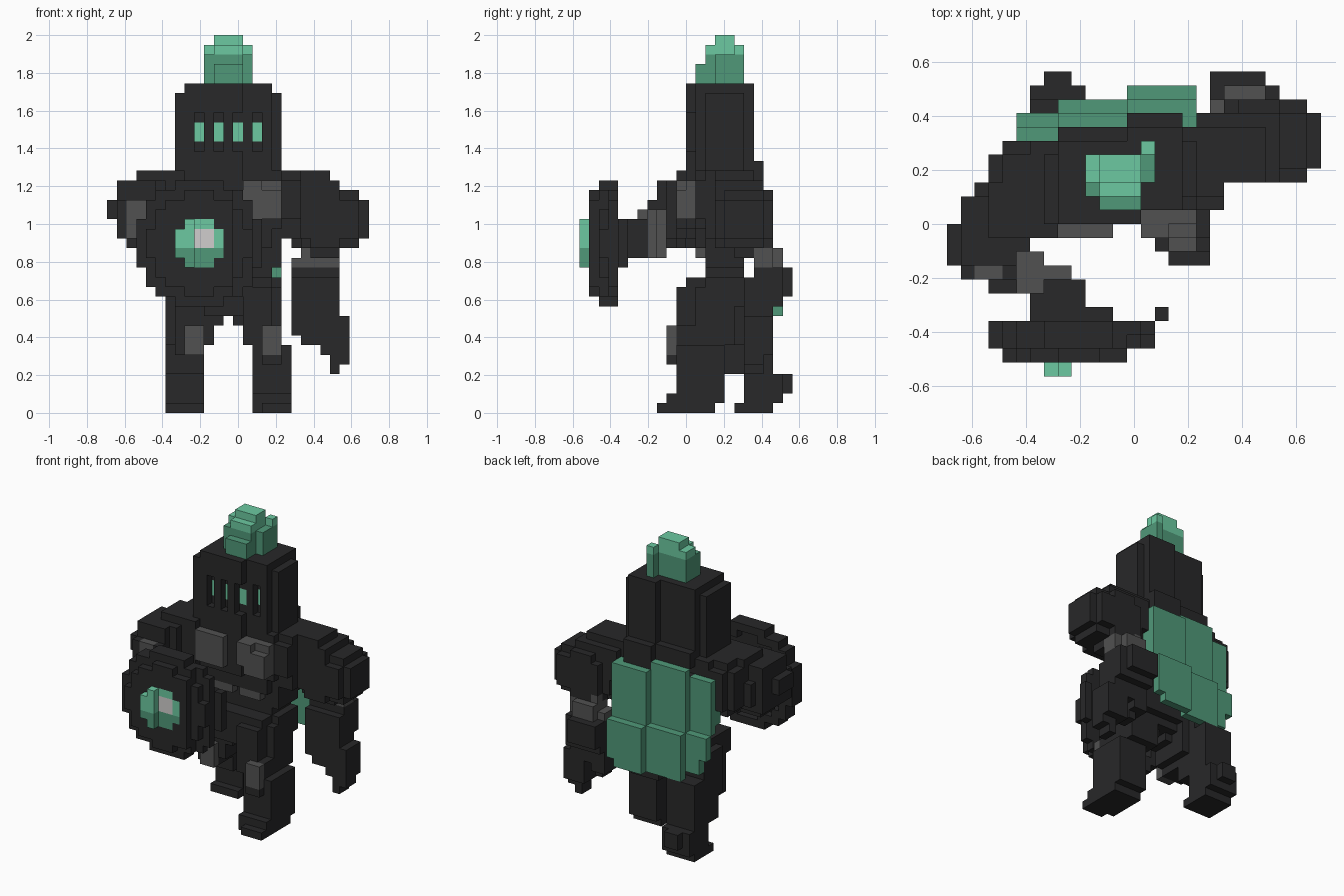
import bpy
import bmesh
import math
from mathutils import Vector

UNIT = 2 / 39                       # edge of one cube
ORIGIN = Vector((13.5, 11, 0))      # grid position of the world origin

default_cube = bpy.data.objects.get("Cube")
if default_cube:
    bpy.data.objects.remove(default_cube, do_unlink=True)


def make_material(name, red, green, blue):
    """Flat material from display colour values."""
    linear = [((c / 255 + 0.055) / 1.055) ** 2.4 for c in (red, green, blue)]
    material = bpy.data.materials.new(name)
    material.use_nodes = True
    material.diffuse_color = (*linear, 1)
    shader = material.node_tree.nodes["Principled BSDF"]
    shader.inputs["Base Color"].default_value = (*linear, 1)
    shader.inputs["Roughness"].default_value = 0.9
    return material


MATERIALS = [
    make_material("dark armour", 40, 40, 41),
    make_material("grey plate", 81, 81, 81),
    make_material("light green", 108, 201, 161),
    make_material("deep green", 80, 153, 121),
    make_material("pale highlight", 208, 206, 205),
]
DARK, GREY, LIGHT, DEEP, PALE = range(len(MATERIALS))
parts = {}


def box(part, colour, xs, ys, zs):
    """Fill a block of cubes; each range excludes its end."""
    cells = parts.setdefault(part, {})
    for x in range(*xs):
        for y in range(*ys):
            for z in range(*zs):
                cells[x, y, z] = colour


def carve(part, xs, ys, zs):
    """Remove a block of cubes."""
    for x in range(*xs):
        for y in range(*ys):
            for z in range(*zs):
                parts[part].pop((x, y, z), None)


def rounded(part, colour, centre, radii, power=2.6):
    """Fill a rounded lump of cubes."""
    cells = parts.setdefault(part, {})
    spans = [range(int(c - r), int(c + r) + 1) for c, r in zip(centre, radii)]
    for x in spans[0]:
        for y in spans[1]:
            for z in spans[2]:
                offsets = zip((x, y, z), centre, radii)
                if sum(abs((p + 0.5 - c) / r) ** power for p, c, r in offsets) <= 1:
                    cells[x, y, z] = colour


def build(name, cells):
    """Turn filled cells into a mesh of the exposed cube faces."""
    mesh = bpy.data.meshes.new(name)
    bm = bmesh.new()
    corners = {}

    def corner(point):
        key = tuple(round(v) for v in point)
        if key not in corners:
            corners[key] = bm.verts.new((Vector(key) - ORIGIN) * UNIT)
        return corners[key]

    for cell, colour in cells.items():
        for axis in range(3):
            for side in (0, 1):
                normal = Vector((0, 0, 0))
                normal[axis] = 2 * side - 1
                if tuple(int(a + b) for a, b in zip(cell, normal)) in cells:
                    continue
                base = Vector(cell)
                base[axis] += side
                u, v = Vector((0, 0, 0)), Vector((0, 0, 0))
                u[(axis + 1) % 3] = v[(axis + 2) % 3] = 1
                loop = [base, base + u, base + u + v, base + v]
                if not side:
                    loop.reverse()
                bm.faces.new([corner(p) for p in loop]).material_index = colour
    bm.to_mesh(mesh)
    bm.free()
    for material in MATERIALS:
        mesh.materials.append(material)
    bpy.context.collection.objects.link(bpy.data.objects.new(name, mesh))


# Helmet, turned slightly so its panels step back, with four lit eye slits
box("helmet", DARK, (7, 8), (11, 16), (24, 33))
box("helmet", DARK, (8, 14), (11, 17), (24, 34))
box("helmet", DARK, (13, 17), (12, 18), (24, 34))
box("helmet", DARK, (17, 18), (13, 17), (24, 33))
box("helmet", DARK, (8, 17), (16, 18), (24, 26))
box("helmet", DARK, (13, 17), (18, 19), (23, 26))
for x in range(9, 17, 2):
    front = 11 if x < 14 else 12
    carve("helmet", (x, x + 1), (front, front + 1), (27, 31))
    box("helmet", LIGHT, (x, x + 1), (front + 1, front + 2), (28, 30))

# Crest: stepped tuft, lighter at the top
box("crest", DEEP, (11, 14), (14, 16), (34, 39))
box("crest", DEEP, (10, 14), (14, 16), (34, 38))
box("crest", DEEP, (11, 14), (13, 14), (34, 38))
box("crest", DEEP, (10, 11), (13, 14), (34, 37))
box("crest", DEEP, (11, 14), (12, 13), (34, 36))
box("crest", DEEP, (14, 15), (14, 16), (34, 37))
box("crest", DEEP, (14, 15), (16, 17), (34, 38))
for cell in parts["crest"]:
    if cell[2] >= 37:
        parts["crest"][cell] = LIGHT

# Torso, chest plates, stomach and hips
box("torso", DARK, (7, 18), (12, 17), (19, 25))
box("torso", DARK, (7, 14), (11, 12), (19, 25))
box("torso", DARK, (8, 17), (13, 17), (13, 19))
box("torso", DARK, (8, 17), (12, 17), (17, 19))
box("torso", DARK, (17, 18), (13, 17), (15, 19))
box("torso", DARK, (9, 18), (17, 18), (16, 24))
box("chest_plates", GREY, (8, 12), (10, 11), (20, 24))
box("chest_plates", GREY, (14, 16), (10, 12), (21, 24))
box("chest_plates", GREY, (15, 18), (10, 12), (20, 23))
box("chest_plates", GREY, (16, 18), (11, 12), (23, 24))
for x in (9, 13):
    box("stomach_plates", GREY, (x, x + 3), (12, 13), (16, 17))
box("hips", DARK, (7, 18), (11, 17), (11, 14))
box("hips", DARK, (10, 15), (11, 16), (10, 12))
carve("hips", (17, 18), (11, 13), (11, 14))
for x in (11, 13):
    box("hips", DARK, (x, x + 1), (12, 15), (9, 11))

# Cape: three panels stepping back, each flaring below
for start, end, y, low in ((5, 8, 17, 11), (8, 13, 18, 10), (13, 18, 19, 10)):
    box("cape", DEEP, (start, end), (y, y + 1), (16, 23))
    box("cape", DEEP, (start, end), (y + 1, y + 2), (low, 16))
    box("cape", DARK, (start, end), (17, y), (18, 23))
box("cape", DEEP, (5, 6), (16, 17), (17, 23))
box("cape", DEEP, (8, 13), (18, 19), (23, 24))
box("cape", DEEP, (17, 18), (18, 19), (16, 23))
carve("cape", (5, 6), (17, 19), (10, 13))
carve("cape", (17, 18), (20, 21), (10, 11))

# Left arm hanging back, with a two-pronged gauntlet
rounded("left_shoulder", DARK, (22.8, 17, 20), (4.3, 3.2, 3.6))
box("left_shoulder", DARK, (17, 20), (13, 18), (18, 25))
box("left_shoulder", DARK, (20, 23), (14, 18), (19, 25))
box("left_shoulder", DARK, (20, 24), (14, 19), (19, 24))
box("left_shoulder", DARK, (18, 20), (12, 19), (20, 24))
box("left_forearm", GREY, (20, 24), (18, 20), (16, 19))
box("left_forearm", GREY, (20, 23), (18, 21), (15, 17))
box("left_forearm", GREY, (19, 24), (18, 20), (15, 16))
box("left_hand", DARK, (19, 24), (18, 21), (11, 15))
box("left_hand", DARK, (19, 23), (21, 22), (12, 15))
box("left_hand", DARK, (19, 24), (17, 20), (9, 14))
box("left_hand", DARK, (19, 21), (17, 20), (8, 10))
box("left_hand", DARK, (20, 21), (17, 19), (7, 8))
box("left_hand", DARK, (21, 25), (17, 20), (7, 10))
box("left_hand", DARK, (22, 25), (17, 20), (6, 7))
box("left_hand", DARK, (23, 25), (17, 19), (5, 7))
box("left_hand", DARK, (23, 24), (17, 19), (4, 5))
carve("left_hand", (21, 22), (18, 20), (7, 9))

# Right arm reaching forward to the shield
rounded("right_shoulder", DARK, (3.6, 10.5, 20.8), (3.7, 3.2, 3.6))
rounded("right_shoulder", DARK, (6.2, 13.5, 21.5), (3.6, 3.6, 3.7))
box("right_shoulder", DARK, (3, 8), (10, 14), (20, 25))
box("right_shoulder", DARK, (6, 8), (11, 17), (19, 25))
carve("right_shoulder", (2, 4), (7, 8), (16, 25))
carve("right_shoulder", (5, 7), (7, 9), (16, 25))
carve("right_shoulder", (6, 8), (9, 10), (16, 25))
carve("right_shoulder", (0, 1), (11, 13), (16, 25))
carve("right_shoulder", (0, 1), (7, 13), (22, 25))
carve("right_shoulder", (0, 1), (7, 13), (16, 20))
box("right_elbow", DARK, (1, 5), (8, 10), (18, 22))
box("right_elbow", DARK, (1, 2), (7, 8), (18, 22))
box("right_forearm", GREY, (2, 4), (7, 8), (18, 22))
box("right_forearm", GREY, (4, 9), (7, 8), (16, 21))
box("right_forearm", GREY, (5, 7), (6, 9), (16, 21))
box("right_hand", DARK, (3, 5), (6, 7), (17, 20))
box("right_hand", DARK, (7, 10), (5, 7), (16, 20))
box("right_hand", DARK, (6, 10), (4, 6), (16, 20))

# Round shield: a shallow bowl turned slightly back on one side
for x in range(3, 16):
    for z in range(11, 24):
        distance = math.hypot(x - 9, z - 17)
        if distance <= 6.5:
            front = 1 + (distance > 5.1) + (x > 12) + (x > 14)
            back = min(front + 2, 4 + (x > 14))
            box("shield", DARK, (x, x + 1), (front, back), (z, z + 1))
        if distance <= 2.5:
            # Boss stands proud on one side and sits flush on the other
            colour = LIGHT if z >= 17 else DEEP
            if x in (9, 10) and z in (17, 18):
                colour = PALE
            if x < 9:
                box("shield_boss", colour, (x, x + 1), (0, 1), (z, z + 1))
            else:
                box("shield", colour, (x, x + 1), (1, 2), (z, z + 1))
box("shield", DARK, (6, 12), (3, 5), (15, 20))

# Left leg stepping forward
box("left_leg", DARK, (14, 18), (10, 16), (7, 13))
carve("left_leg", (17, 18), (10, 12), (9, 13))
box("left_leg", DARK, (15, 19), (10, 15), (1, 7))
box("left_leg", DARK, (16, 18), (9, 10), (5, 6))
box("left_knee", GREY, (16, 18), (9, 10), (6, 9))
box("left_foot", DARK, (16, 19), (8, 14), (0, 1))
box("left_foot", DARK, (15, 19), (9, 14), (0, 2))

# Right leg trailing, with its heel raised
box("right_leg", DARK, (6, 10), (12, 18), (7, 13))
carve("right_leg", (6, 7), (12, 14), (7, 13))
box("right_leg", DARK, (6, 10), (15, 20), (4, 10))
box("right_leg", DARK, (10, 11), (12, 17), (7, 11))
box("right_knee", GREY, (8, 10), (11, 12), (6, 9))
box("right_leg", DARK, (7, 10), (12, 15), (6, 8))
box("right_foot", DARK, (6, 10), (17, 20), (1, 5))
box("right_foot", DARK, (6, 10), (16, 20), (0, 1))
box("right_foot", DARK, (6, 10), (19, 21), (1, 4))
box("right_foot", DARK, (7, 9), (20, 22), (2, 4))

for part_name, part_cells in parts.items():
    build(part_name, part_cells)
